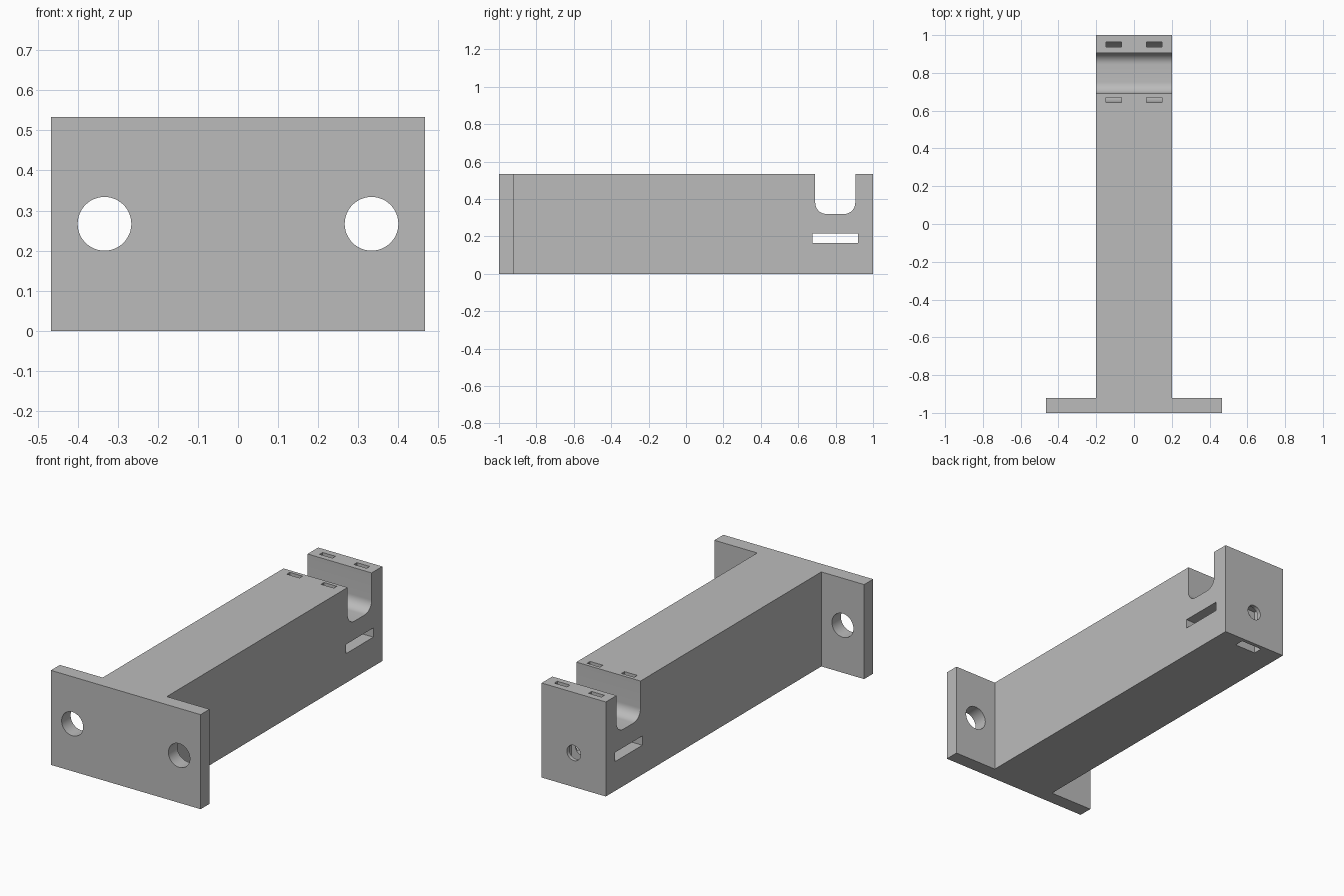
import bpy
import bmesh
import math
from mathutils import Vector

if "Cube" in bpy.data.objects:
    bpy.data.objects.remove(bpy.data.objects["Cube"], do_unlink=True)

grey = bpy.data.materials.new("plain grey")
grey.use_nodes = True
COLOUR = (0.5, 0.5, 0.5, 1)
grey.diffuse_color = COLOUR
grey.node_tree.nodes["Principled BSDF"].inputs["Base Color"].default_value = COLOUR


def prism(name, outline, axis, low, high):
    """Extrude a 2D outline along an axis; the outline uses the other two axes in order."""
    def place(point, depth):
        coords = list(point)
        coords.insert("xyz".index(axis), depth)
        return Vector(coords)

    bm = bmesh.new()
    face = bm.faces.new([bm.verts.new(place(p, low)) for p in outline])
    extruded = bmesh.ops.extrude_face_region(bm, geom=[face])["geom"]
    top = [v for v in extruded if isinstance(v, bmesh.types.BMVert)]
    shift = place((0, 0), high - low)
    bmesh.ops.translate(bm, verts=top, vec=shift)
    bmesh.ops.recalc_face_normals(bm, faces=bm.faces)
    mesh = bpy.data.meshes.new(name)
    bm.to_mesh(mesh)
    bm.free()
    mesh.materials.append(grey)
    obj = bpy.data.objects.new(name, mesh)
    bpy.context.collection.objects.link(obj)
    return obj


def rect(a0, a1, b0, b1):
    return [(a0, b0), (a1, b0), (a1, b1), (a0, b1)]


def circle(a, b, radius, sides=48):
    angles = [math.tau * i / sides for i in range(sides)]
    return [(a + radius * math.cos(t), b + radius * math.sin(t)) for t in angles]


def u_line(centre, half, bottom, top, radius, steps=12):
    """Open U path with rounded lower corners, from top left to top right."""
    left = [(centre - half, top)]
    for i in range(steps + 1):
        t = math.pi + math.pi / 2 * i / steps
        left.append((centre - half + radius + radius * math.cos(t),
                     bottom + radius + radius * math.sin(t)))
    right = [(2 * centre - y, z) for y, z in reversed(left)]
    return left + right


def cut(target, cutter):
    cutter.hide_render = True
    mod = target.modifiers.new("cut", "BOOLEAN")
    mod.operation = "DIFFERENCE"
    mod.solver = "EXACT"
    mod.object = cutter
    bpy.context.view_layer.objects.active = target
    bpy.ops.object.modifier_apply(modifier=mod.name)
    bpy.data.objects.remove(cutter, do_unlink=True)


HEIGHT, ARM, PLATE = 0.533, 0.2, 0.467
CRADLE = 0.798
OVER = HEIGHT + 0.1

# Arm and wall plate in one T-shaped body
half = [(PLATE, -1), (PLATE, -0.92), (ARM, -0.92), (ARM, 1)]
body = prism("bracket_body", half + [(-x, y) for x, y in reversed(half)], "z", 0, HEIGHT)

# Screw holes in the wall plate
for side in (-1, 1):
    cut(body, prism("plate_hole", circle(side * 0.333, 0.267, 0.067), "y", -1.1, -0.85))

# Rounded cradle across the arm
cut(body, prism("cradle", u_line(CRADLE, 0.107, 0.32, OVER, 0.06), "x", -0.3, 0.3))

# Flat slot through the arm under the cradle
cut(body, prism("side_slot", rect(0.675, 0.92, 0.165, 0.217), "x", -0.3, 0.3))

# Two strap tunnels that run down and around the cradle
outer = u_line(CRADLE + 0.006, 0.16, 0.255, OVER, 0.115)
inner = u_line(CRADLE + 0.006, 0.133, 0.282, OVER, 0.088)
for side in (-1, 1):
    x = side * 0.107
    cut(body, prism("strap_tunnel", outer + inner[::-1], "x", x - 0.04, x + 0.04))

# Clamp screw hole in the end and nut pocket from below
cut(body, prism("nut_pocket", rect(-0.066, 0.066, 0.925, 0.978), "z", -0.1, 0.25))
cut(body, prism("clamp_hole", circle(0, 0.192, 0.043, 32), "y", 0.9, 1.1))

bpy.ops.object.select_all(action="DESELECT")
body.select_set(True)
bpy.context.view_layer.objects.active = body
bpy.ops.object.shade_smooth_by_angle(angle=math.radians(30))
